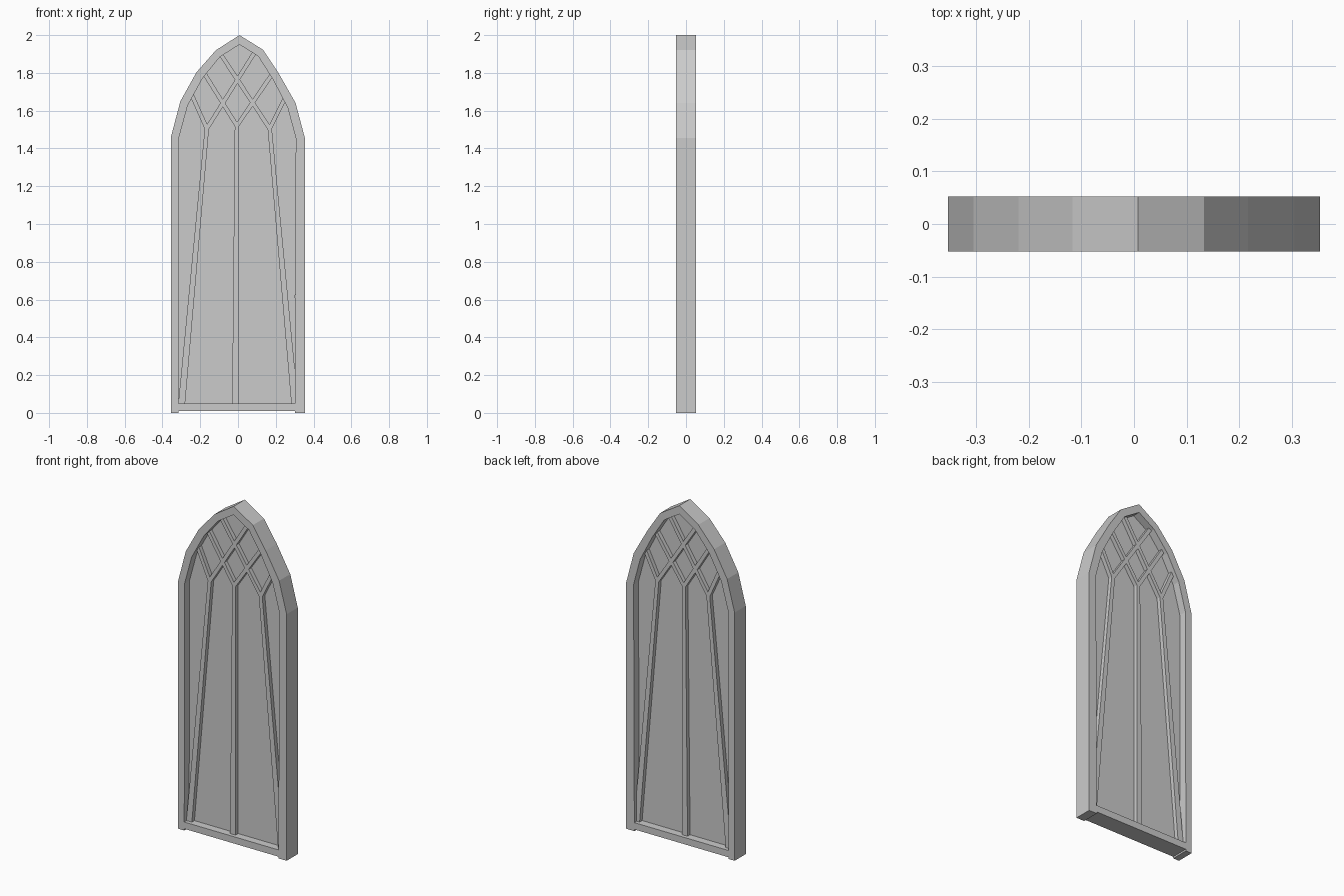
import bpy, bmesh
from mathutils import Vector

if "Cube" in bpy.data.objects:
    bpy.data.objects.remove(bpy.data.objects["Cube"])


def prism(name, outline, half_depth):
    """Extrude an (x, z) outline symmetrically about y = 0."""
    bm = bmesh.new()
    face = bm.faces.new([bm.verts.new((x, -half_depth, z)) for x, z in outline])
    new = bmesh.ops.extrude_face_region(bm, geom=[face])["geom"]
    verts = [v for v in new if isinstance(v, bmesh.types.BMVert)]
    bmesh.ops.translate(bm, verts=verts, vec=(0, 2 * half_depth, 0))
    bmesh.ops.recalc_face_normals(bm, faces=bm.faces)
    mesh = bpy.data.meshes.new(name)
    bm.to_mesh(mesh)
    bm.free()
    obj = bpy.data.objects.new(name, mesh)
    bpy.context.collection.objects.link(obj)
    return obj


def bar(name, start, end, w0, w1, half_depth):
    """Straight bar whose width runs from w0 to w1."""
    a, b = Vector(start), Vector(end)
    d = (b - a).normalized()
    n = Vector((-d.y, d.x)) / 2
    return prism(name, [a + n * w0, b + n * w1, b - n * w1, a - n * w0], half_depth)


# Pointed-arch frame: jambs and arch in one strip
outer = [(-.354, 0), (-.354, 1.465), (-.305, 1.65), (-.22, 1.803), (-.117, 1.92),
         (.008, 2.0), (.133, 1.922), (.217, 1.795), (.305, 1.64), (.354, 1.455), (.354, 0)]
inner = [(-.315, 0), (-.312, 1.46), (-.266, 1.628), (-.187, 1.773), (-.095, 1.885),
         (.008, 1.95), (.107, 1.888), (.185, 1.765), (.263, 1.615), (.306, 1.455), (.301, 0)]
prism("arch_frame", outer + inner[::-1], .052)

# Sill between the jambs
prism("sill", [(-.315, .01), (.301, .01), (.301, .05), (-.315, .05)], .052)

# Thin panel filling the opening
prism("panel", [(-.315, .03)] + inner[1:-1] + [(.301, .03)], .006)

# Three mullions, tapering upwards
left, centre, right = (-.165, 1.505), (-.006, 1.52), (.168, 1.505)
for name, foot, top in (("left", (-.3, .03), left), ("centre", (-.013, .03), centre),
                        ("right", (.302, .03), right)):
    bar(name + "_mullion", foot, top, .036, .022, .03)

# Crossing tracery ribs, ending inside the arch
ribs = [(left, (-.25, 1.695)), (left, (.092, 1.915)),
        (centre, (-.18, 1.80)), (centre, (.185, 1.80)),
        (right, (-.096, 1.905)), (right, (.25, 1.67))]
for i, (start, end) in enumerate(ribs):
    bar(f"tracery_rib_{i + 1}", start, end, .022, .022, .03)
